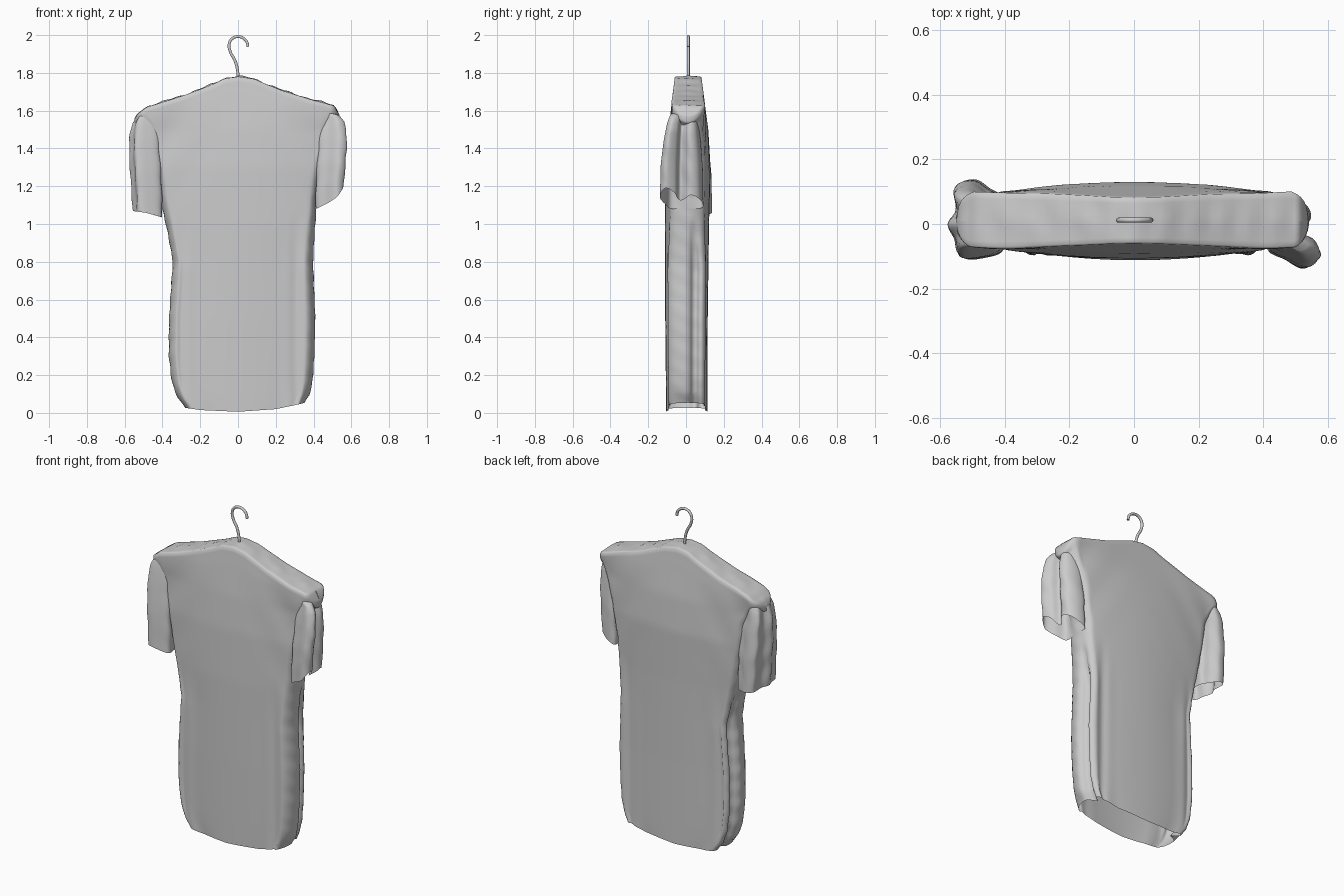
import bpy, bmesh, math
from mathutils import Vector

if "Cube" in bpy.data.objects:
    bpy.data.objects.remove(bpy.data.objects["Cube"])


def look(table, t):
    """Linear lookup in a list of (key, value) pairs."""
    if t <= table[0][0]:
        return table[0][1]
    for (a, p), (b, q) in zip(table, table[1:]):
        if t <= b:
            return p + (q - p) * (t - a) / (b - a)
    return table[-1][1]


def loft(name, rings, tip=None):
    """Skin closed rings into a smooth open tube, optionally closed at a tip."""
    bm = bmesh.new()
    rows = [[bm.verts.new(p) for p in r] for r in rings]
    n = len(rows[0])
    for a, b in zip(rows, rows[1:]):
        for i in range(n):
            j = (i + 1) % n
            bm.faces.new((a[i], a[j], b[j], b[i]))
    if tip:
        v = bm.verts.new(tip)
        for i in range(n):
            bm.faces.new((rows[-1][i], rows[-1][(i + 1) % n], v))
    bmesh.ops.remove_doubles(bm, verts=bm.verts, dist=0.0005)
    bmesh.ops.recalc_face_normals(bm, faces=bm.faces)
    me = bpy.data.meshes.new(name)
    bm.to_mesh(me)
    bm.free()
    for p in me.polygons:
        p.use_smooth = True
    ob = bpy.data.objects.new(name, me)
    bpy.context.collection.objects.link(ob)
    return ob


# Shirt profiles: shoulder line, left/right half widths, front/back depth, hem
TOP = [(-.56, 1.53), (-.53, 1.585), (-.48, 1.62), (-.3, 1.675), (-.13, 1.74), (-.07, 1.77), (0, 1.78),
       (.08, 1.768), (.25, 1.70), (.4, 1.655), (.51, 1.625), (.55, 1.55)]
LEFT = [(0, .28), (.05, .325), (.12, .352), (.25, .367), (.45, .366), (.75, .346), (.9, .372),
        (1.05, .405), (1.2, .43), (1.4, .465), (1.5, .51), (1.57, .55)]
RIGHT = [(0, .355), (.05, .38), (.12, .395), (.25, .405), (.45, .41), (.75, .398), (.9, .405),
         (1.1, .42), (1.3, .455), (1.45, .495), (1.57, .54)]
FRONT = [(0, -.105), (.5, -.11), (1.0, -.112), (1.3, -.106), (1.5, -.092), (1.65, -.075), (1.78, -.06)]
BACK = [(0, .113), (.5, .115), (1.0, .122), (1.3, .13), (1.5, .118), (1.65, .098), (1.78, .082)]
HEM = [(-.4, .06), (-.3, .03), (-.2, .015), (0, .006), (.2, .02), (.32, .045), (.36, .055), (.42, .03)]

# Outline of one body ring: (u across, s from front -1 to back +1)
C, R, NS = 0.9, 0.1, 16
outline = [(-C + 2 * C * i / 48, -1) for i in range(49)]
outline += [(C + R * math.cos(a), math.sin(a)) for a in
            [-math.pi / 2 + math.pi * k / NS for k in range(1, NS)]]
outline += [(-u, -s) for u, s in outline]


def body_point(u, s, v, flat=1.0):
    w = look(RIGHT if u > 0 else LEFT, v * 1.6)
    low = max(0, min(1, (1.05 - v * 1.7) / .3))
    x = u * w
    # rounder side rolls below the sleeves
    k = max(0, (abs(u) - C) / R)
    c2 = C - .05 * low
    x = math.copysign(w * (abs(u) / C * c2 if abs(u) <= C else c2 + k * (1 - c2)), u)
    hem, top = look(HEM, x), look(TOP, x)
    z = hem + v * (top - hem)
    yf, yb = look(FRONT, z), look(BACK, z)
    # panels belly out in the middle, thinner towards the sides
    thin = 0.70 + 0.30 * math.cos(min(1, abs(u)) * math.pi / 2) ** 0.8
    if z > 1.5:
        thin += (1 - thin) * min(1, (z - 1.5) / .15)
    if low and abs(u) > .5:
        thin += (0.90 - thin) * low * min(1, (abs(u) - .5) / .3)
    mid = 0.01
    y = mid + ((yb - mid) if s > 0 else (mid - yf)) * thin * s * flat
    # tucked fold down each side, with small pleats
    if k:
        x -= math.copysign(.06 * k * low * math.exp(-((s - .4) / .2) ** 2), u)
        x += .0018 * k * math.sin(z * 62 + u + 3 * s)
    # groove and drape creases on the front and back panels
    if abs(s) == 1 and flat == 1:
        y -= s * .012 * low * math.exp(-((abs(x) - .31) / .03) ** 2)
        up = max(0, min(1, (z - 1.0) / .5)) * abs(u) ** 2
        y += .004 * up * math.sin(30 * (abs(x) * .8 + z * .55))
    if flat < 1:
        z += (1 - flat) * (.003 * math.sin(x * 75) + .004)
        z += .003 * (1 - flat) * math.sin(x * 31 + y * 25)
    elif v > .97:
        z -= .004
    return (x, y, z)


# Shirt body: open hem at the bottom, closed over the shoulders
rings = [[body_point(u, s, i / 70) for u, s in outline] for i in range(71)]
rings += [[body_point(u, s, 1, f) for u, s in outline] for f in (.93, .75, .5, .25, 0)]
loft("shirt_body", rings)


def smooth_loop(pts, n=8):
    """Closed Catmull-Rom curve through 2D points."""
    out, m = [], len(pts)
    for i in range(m):
        p = [Vector(pts[(i + k) % m]) for k in (-1, 0, 1, 2)]
        for j in range(n):
            t = j / n
            out.append(.5 * (2 * p[1] + (p[2] - p[0]) * t + (2 * p[0] - 5 * p[1] + 4 * p[2] - p[3]) * t * t
                             + (3 * p[1] - p[0] - 3 * p[2] + p[3]) * t ** 3))
    return out


DEPTH = [(0, 1), (.4, .97), (.7, .85), (.9, .72), (1, .6)]
SPREAD = [(0, .92), (.3, .96), (.55, .97), (.8, .90), (.92, .78), (1, .62)]


def sleeve(name, section, side, cuff):
    """Draped short sleeve lofted from cuff to shoulder."""
    loop, rows = smooth_loop(section), []
    for i in range(25):
        t = i / 24
        ring = []
        for p in loop:
            d = p.x - .40
            x = .40 + .03 * t * t + d * look(SPREAD, t)
            y = p.y * look(DEPTH, t)
            z0 = look(cuff, p.x)
            z = z0 + t * (1.585 - z0) - .03 * t * max(0, d - .1) * 5
            ring.append((side * (x + .002 * math.sin(z * 40 + y * 50)), y, z))
        rows.append(ring)
    loft(name, rows, (side * .48, .01, 1.60))


sleeve("left_sleeve",
       [(.405, -.08), (.47, -.105), (.535, -.105), (.55, -.05), (.572, .0), (.545, .05),
        (.55, .12), (.50, .138), (.45, .11), (.405, .08), (.41, 0)],
       -1, [(.4, 1.035), (.5, 1.06), (.58, 1.07)])
sleeve("right_sleeve",
       [(.415, -.08), (.47, -.11), (.53, -.138), (.572, -.11), (.55, -.06), (.505, -.03),
        (.54, .02), (.525, .065), (.47, .09), (.42, .08), (.42, 0)],
       1, [(.4, 1.075), (.48, 1.11), (.53, 1.14), (.58, 1.20)])


def wire(name, pts, radius):
    cu = bpy.data.curves.new(name, 'CURVE')
    cu.dimensions = '3D'
    cu.bevel_depth = radius
    cu.bevel_resolution = 3
    cu.use_fill_caps = True
    sp = cu.splines.new('BEZIER')
    sp.bezier_points.add(len(pts) - 1)
    for b, (x, z) in zip(sp.bezier_points, pts):
        b.co = (x, .012, z)
        b.handle_left_type = b.handle_right_type = 'AUTO'
    ob = bpy.data.objects.new(name, cu)
    bpy.context.collection.objects.link(ob)


# Hanger hook, and the bar hidden inside the shoulders
wire("hanger_hook", [(0, 1.73), (-.002, 1.81), (-.016, 1.865), (-.04, 1.91), (-.047, 1.95), (-.032, 1.98),
                     (0, 1.992), (.033, 1.98), (.05, 1.955), (.052, 1.938)], .008)
wire("hanger_bar", [(-.46, 1.58), (-.25, 1.66), (0, 1.74), (.25, 1.66), (.46, 1.58)], .01)
